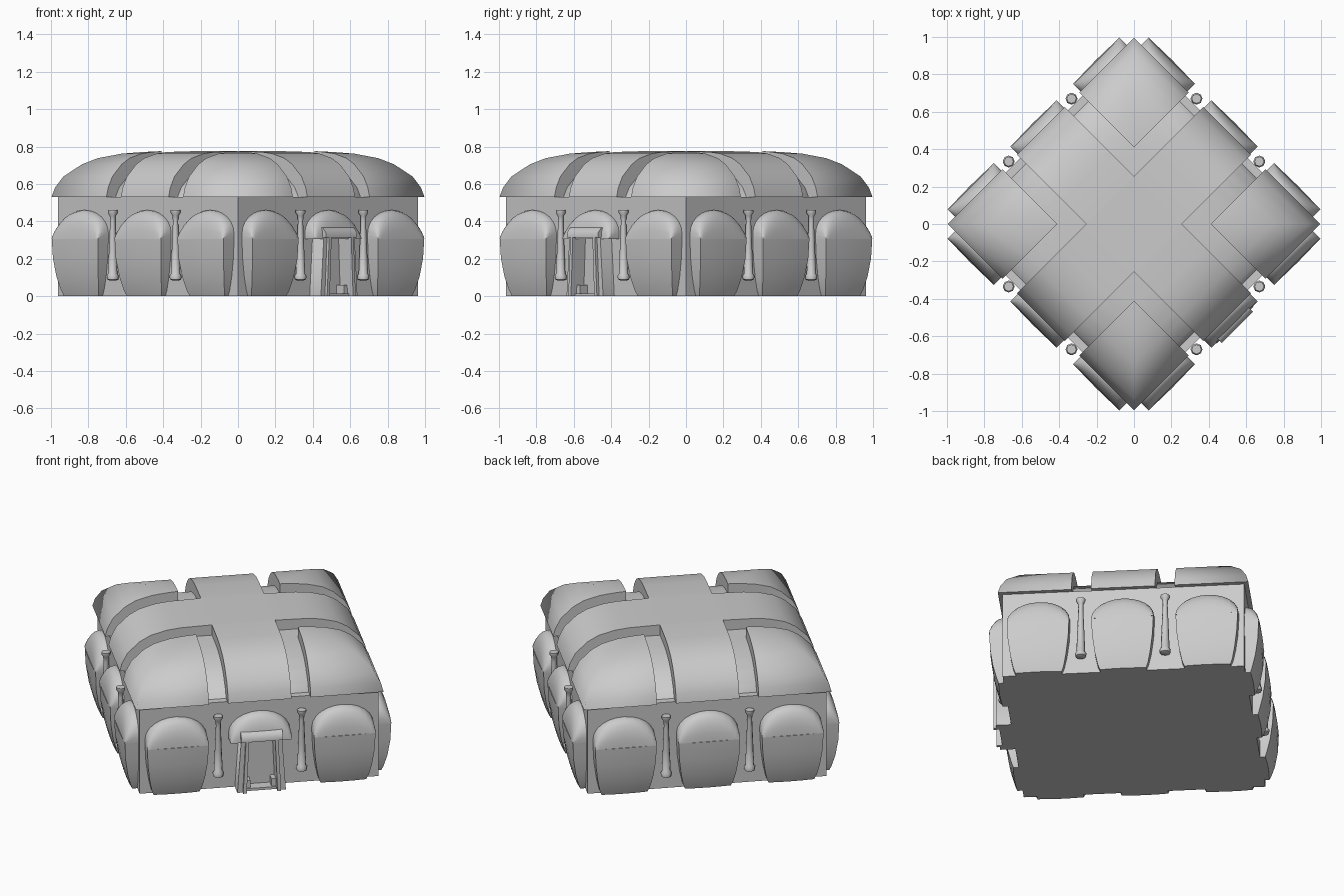
import bpy, bmesh, math
from mathutils import Matrix

cube = bpy.data.objects.get("Cube")
if cube:
    bpy.data.objects.remove(cube, do_unlink=True)

stone = bpy.data.materials.new("pale_grey_stone")
stone.use_nodes = True
stone.diffuse_color = (0.6, 0.6, 0.6, 1)
bsdf = stone.node_tree.nodes["Principled BSDF"]
bsdf.inputs["Base Color"].default_value = (0.6, 0.6, 0.6, 1)
bsdf.inputs["Roughness"].default_value = 0.8

# Shared dimensions: the building is square, turned 45 degrees
BODY, EAVE, TOP = 0.68, 0.53, 0.775
SPACING, HALF = 0.475, 0.175
POD_INNER = 0.29
ROOF = [(0.705, EAVE), (0.692, 0.58), (0.66, 0.64), (0.59, 0.705),
        (0.53, 0.738), (0.44, 0.762), (0.36, 0.771)]


def loft(name, rings, side=0, shift=0.0):
    """Skin equal closed rings, cap both ends, and place on one of four sides."""
    bm = bmesh.new()
    loops = [[bm.verts.new(p) for p in ring] for ring in rings]
    n = len(loops[0])
    for a, b in zip(loops, loops[1:]):
        for i in range(n):
            j = (i + 1) % n
            bm.faces.new((a[i], a[j], b[j], b[i]))
    bm.faces.new(loops[0])
    bm.faces.new(loops[-1])
    bmesh.ops.recalc_face_normals(bm, faces=bm.faces)
    bm.normal_update()
    for f in bm.faces:
        f.smooth = True
    # Keep hard corners, but let sloping roof hips shade softly
    for e in bm.edges:
        roof_hip = all(f.normal.z > 0.05 for f in e.link_faces)
        e.smooth = roof_hip or e.calc_face_angle(0) < math.radians(50)
    turn = Matrix.Rotation(math.radians(90 * side - 45), 4, "Z")
    bm.transform(turn @ Matrix.Translation((0, shift, 0)))
    mesh = bpy.data.meshes.new(name)
    bm.to_mesh(mesh)
    bm.free()
    mesh.materials.append(stone)
    obj = bpy.data.objects.new(name, mesh)
    bpy.context.collection.objects.link(obj)
    return obj


def rect(x0, x1, y0, y1, z):
    return [(x0, y0, z), (x1, y0, z), (x1, y1, z), (x0, y1, z)]


def box(name, x0, x1, y0, y1, z0, z1, side=0):
    return loft(name, [rect(x0, x1, y0, y1, z) for z in (z0, z1)], side)


def extrude(name, outline, half, side):
    return loft(name, [[(x, y, z) for x, z in outline] for y in (-half, half)], side)


# Main body and the sunken roof that shows between the raised vaults
box("main_body", -BODY, BODY, -BODY, BODY, 0, EAVE)
loft("sunken_roof", [rect(-t, t, -t, t, z)
                     for t, z in [(r - 0.05, h - 0.06) for r, h in ROOF]])
box("roof_crossing", -0.18, 0.18, -0.18, 0.18, EAVE, TOP)


def roof_arm(side):
    outline = ROOF + [(0.18, TOP), (0.18, EAVE)]
    extrude("roof_arm", outline, 0.18, side)


def corner_dome(side):
    rings = [rect(POD_INNER, t, POD_INNER, t, z) for t, z in ROOF]
    rings.append(rect(POD_INNER, 0.3, POD_INNER, 0.3, TOP))
    loft("corner_roof", rings, side)


def wall_bulge(side, shift):
    # Tapered swelling panel with a low plinth
    profile = [(0, 0.715, 0.13), (0.03, 0.726, 0.142), (0.1, 0.745, 0.157),
               (0.2, 0.76, 0.17), (0.305, 0.764, HALF)]
    rings = []
    for z, out, w in profile:
        front = [(out - 0.006 * abs(k) ** 2, w * k, z) for k in (-1, -0.5, 0, 0.5, 1)]
        rings.append([(0.66, -w, z)] + front + [(0.66, w, z)])
    loft("wall_bulge", rings, side, shift)


def wall_hood(side, shift):
    # Quarter dome that closes the top of each bulge
    rings = []
    steps = 5
    for i in range(-6, 7):
        k = math.sin(i / 6 * math.pi / 2)
        height = 0.03 + 0.125 * math.sqrt(max(0, 1 - k * k))
        ring = [(0.66, HALF * k, 0.305)]
        for s in range(steps + 1):
            a = s / steps * math.pi / 2
            ring.append((0.69 + 0.07 * math.cos(a), HALF * k,
                         0.305 + height * math.sin(a)))
        ring.append((0.66, HALF * k, 0.305 + height))
        rings.append(ring)
    loft("wall_hood", rings, side, shift)


def column(side, shift):
    # Slim tapering column with foot ring and capital
    profile = [(0.085, 0.018), (0.09, 0.03), (0.11, 0.032), (0.12, 0.025),
               (0.25, 0.02), (0.4, 0.014), (0.43, 0.016), (0.445, 0.026), (0.46, 0.026)]
    corners = [i * math.tau / 8 for i in range(8)]
    loft("column", [[(0.71 + r * math.cos(a), r * math.sin(a), z) for a in corners]
                    for z, r in profile], side, shift)


for side in range(4):
    roof_arm(side)
    corner_dome(side)
    for place in (-1, 0, 1):
        wall_hood(side, place * SPACING)
        if side != 0 or place != 0:
            wall_bulge(side, place * SPACING)
    for place in (-1, 1):
        column(side, place * SPACING / 2)

# Doorway on one side: leaning jambs, lintel with sloped top, panel and steps
for sign, label in ((-1, "right"), (1, "left")):
    inner = (0.1, 0.08)
    outer = (0.138, 0.115)
    rings = []
    for z, a, b in zip((0, 0.32), inner, outer):
        rings.append(rect(0.66, 0.765, sign * a, sign * b, z))
    rings[0] = rect(0.66, 0.765, sign * inner[0], sign * outer[0], 0)
    rings[1] = rect(0.66, 0.765, sign * inner[1], sign * outer[1], 0.34)
    loft(label + "_door_jamb", rings)
    loft(label + "_door_trim", [rect(0.67, 0.782, sign * 0.088, sign * 0.108, 0),
                                rect(0.67, 0.782, sign * 0.074, sign * 0.092, 0.32)])
    box(label + "_door_step", 0.68, 0.74, sign * 0.06, sign * 0.1, 0, 0.06)
extrude("door_lintel", [(0.66, 0.315), (0.782, 0.315), (0.782, 0.34), (0.76, 0.365),
                        (0.66, 0.385)], 0.118, 0)
box("door_panel", 0.675, 0.686, -0.09, 0.09, 0, 0.32)
box("door_sill", 0.67, 0.75, -0.1, 0.1, 0, 0.015)
